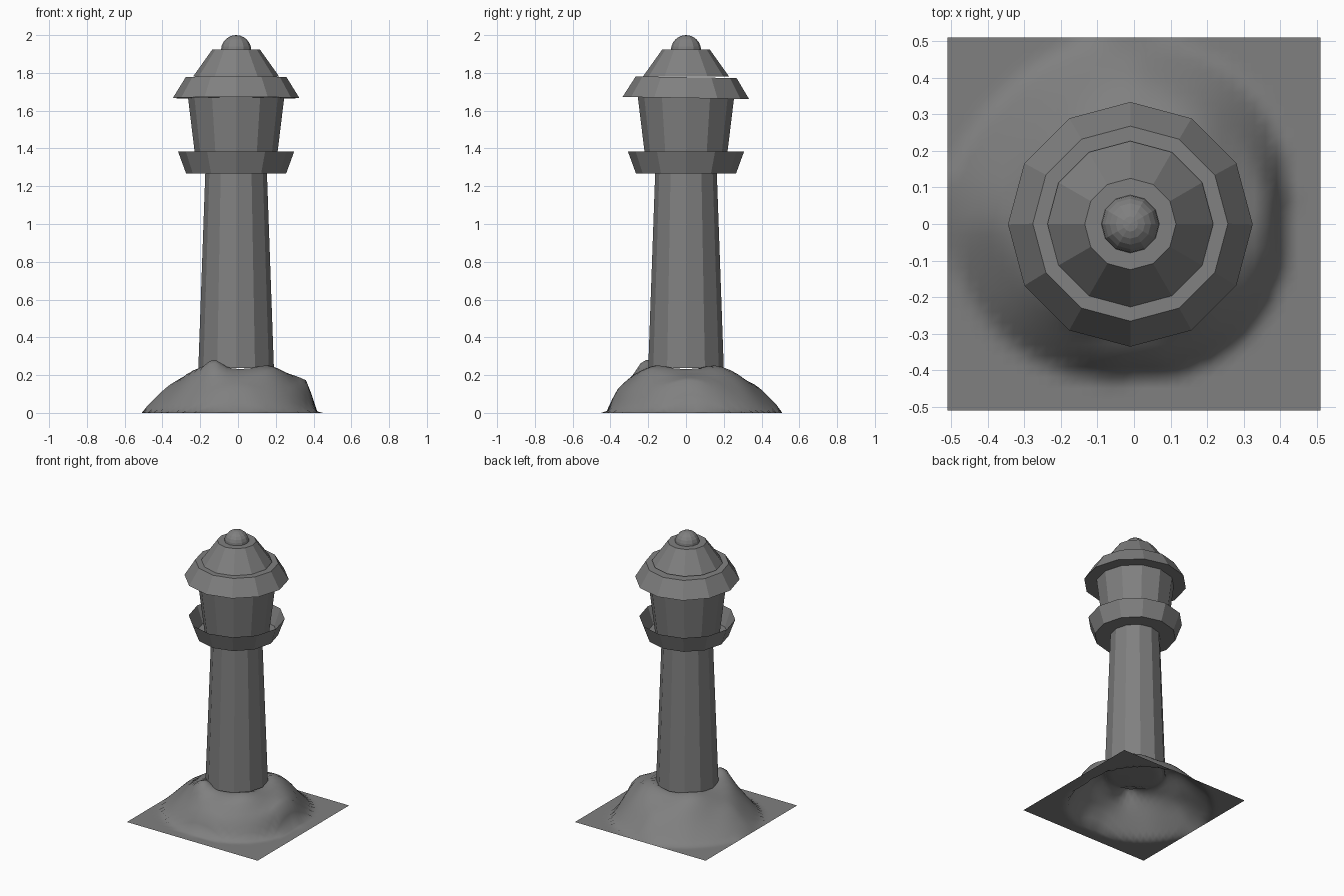
import bpy, bmesh, math

if "Cube" in bpy.data.objects:
    bpy.data.objects.remove(bpy.data.objects["Cube"])

CX = -0.01   # tower axis

# Dark grey stone for every part
STONE = bpy.data.materials.new("dark_grey")
STONE.diffuse_color = (0.215, 0.215, 0.215, 1)
STONE.use_nodes = True
STONE.node_tree.nodes["Principled BSDF"].inputs["Base Color"].default_value = STONE.diffuse_color


def lathe(name, profile, z0=0.0, cap_bottom=True, cap_top=True, sides=12):
    """Spin (radius, z) points into a flat-faced 12-sided shell."""
    bm = bmesh.new()
    rings = []
    for r, z in profile:
        rings.append([bm.verts.new((r * math.cos(2 * math.pi * i / sides),
                                    r * math.sin(2 * math.pi * i / sides), z - z0))
                      for i in range(sides)])
    for a, b in zip(rings, rings[1:]):
        for i in range(sides):
            j = (i + 1) % sides
            bm.faces.new((a[i], a[j], b[j], b[i]))
    if cap_bottom:
        bm.faces.new(rings[0][::-1])
    if cap_top:
        bm.faces.new(rings[-1])
    me = bpy.data.meshes.new(name)
    bm.to_mesh(me)
    bm.free()
    me.materials.append(STONE)
    ob = bpy.data.objects.new(name, me)
    ob.location = (CX, 0, z0)
    bpy.context.collection.objects.link(ob)
    return ob


# Tower, balcony, lamp room, roof
lathe("tower", [(0.20, 0.237), (0.163, 1.275)])
lathe("balcony", [(0.265, 1.268), (0.308, 1.385)], cap_top=False)
lathe("lamp_room", [(0.206, 1.27), (0.255, 1.672)])
brim = lathe("roof_brim", [(0.335, 1.667), (0.267, 1.777)], z0=1.72)
brim.rotation_euler.x = math.radians(-1.0)
lathe("roof", [(0.227, 1.782), (0.125, 1.925)])

# Finial ball
bpy.ops.mesh.primitive_uv_sphere_add(segments=12, ring_count=12, radius=0.08,
                                     location=(CX, 0, 1.92))
ball = bpy.context.object
ball.name = "finial"
ball.data.materials.append(STONE)

# Rocky mound: a square sheet raised by a profile that varies with direction
# one entry every 45 degrees from +x: (foot radius, shoulder height)
DIRS = [(0.415, 0.165), (0.48, 0.14), (0.52, 0.145), (0.50, 0.12),
        (0.52, 0.135), (0.47, 0.12), (0.42, 0.115), (0.43, 0.12)]


def ramp(pts, r):
    for (r0, z0), (r1, z1) in zip(pts, pts[1:]):
        if r <= r1:
            return z0 + (z1 - z0) * (r - r0) / (r1 - r0)
    return 0.0


def height(x, y):
    r = math.hypot(x, y)
    ang = math.atan2(y, x)
    t = (math.degrees(ang) % 360) / 45
    k, f = int(t) % 8, t - int(t)
    foot, mid = (a + (b - a) * f for a, b in zip(DIRS[k], DIRS[(k + 1) % 8]))
    c = math.cos(4 * ang)      # the corners of the plateau stand higher
    z = ramp([(0, 0.225), (0.17, 0.228), (0.21, 0.243 - 0.01 * c),
              (0.28, 0.212 - 0.012 * c), (0.37, mid), (foot, 0.0)], r)
    # front left knob
    z += 0.05 * math.exp(-((x + 0.13) ** 2 + (y + 0.22) ** 2) / 0.003)
    # broad bumps on the slope
    if 0.22 < r < foot:
        fade = min(1, (foot - r) * 8, (r - 0.22) * 10)
        z += 0.01 * math.sin(17 * x + 2) * math.sin(15 * y + 1) * fade
    return max(z, 0.0)


bpy.ops.mesh.primitive_grid_add(x_subdivisions=34, y_subdivisions=34, size=1.02)
mound = bpy.context.object
mound.name = "rock_mound"
mound.data.materials.append(STONE)
for v in mound.data.vertices:
    edge = max(abs(v.co.x), abs(v.co.y)) > 0.505
    v.co.z = 0.0 if edge else height(v.co.x, v.co.y)
bpy.ops.object.shade_smooth()
